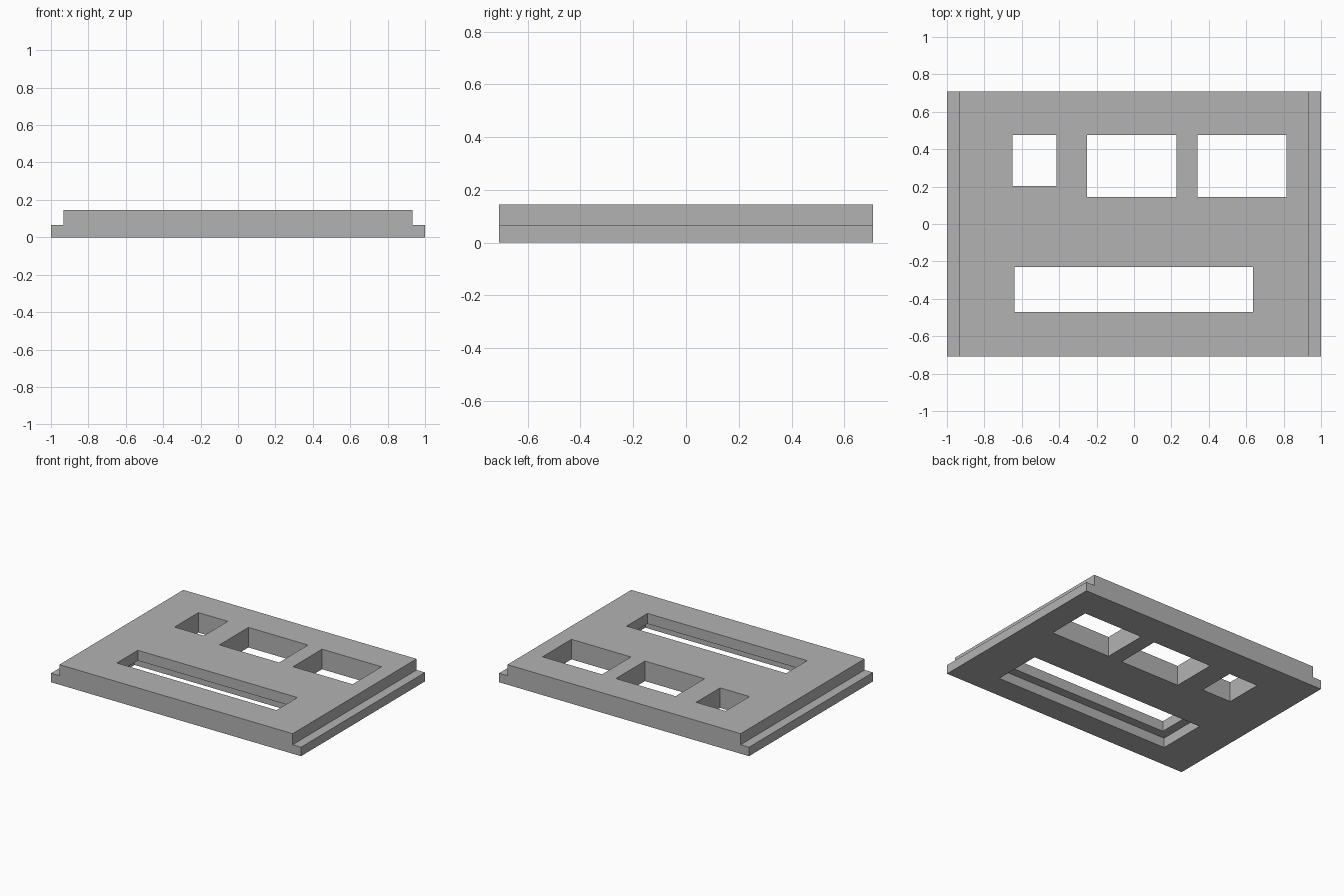
import bpy
import bmesh
from mathutils import Vector

if "Cube" in bpy.data.objects:
    bpy.data.objects.remove(bpy.data.objects["Cube"], do_unlink=True)

DEPTH, TOP, STEP, RIM = 0.708, 0.145, 0.065, 0.933

# Single grey material
grey = bpy.data.materials.new("plain grey")
grey.use_nodes = True
grey.diffuse_color = (0.45, 0.45, 0.45, 1)
grey.node_tree.nodes["Principled BSDF"].inputs["Base Color"].default_value = grey.diffuse_color


def finish(bm, name):
    bmesh.ops.recalc_face_normals(bm, faces=bm.faces)
    mesh = bpy.data.meshes.new(name)
    bm.to_mesh(mesh)
    bm.free()
    mesh.materials.append(grey)
    obj = bpy.data.objects.new(name, mesh)
    bpy.context.scene.collection.objects.link(obj)
    return obj


def extrude_profile(name, points):
    """Extrude an x-z profile along y."""
    bm = bmesh.new()
    face = bm.faces.new([bm.verts.new((x, -DEPTH, z)) for x, z in points])
    ext = bmesh.ops.extrude_face_region(bm, geom=[face])["geom"]
    verts = [v for v in ext if isinstance(v, bmesh.types.BMVert)]
    bmesh.ops.translate(bm, verts=verts, vec=(0, 2 * DEPTH, 0))
    return finish(bm, name)


def cut_box(target, name, x0, x1, y0, y1, z0=-0.1, z1=TOP + 0.1):
    """Subtract a box from the target."""
    bm = bmesh.new()
    bmesh.ops.create_cube(bm, size=1)
    low, high = Vector((x0, y0, z0)), Vector((x1, y1, z1))
    bmesh.ops.scale(bm, verts=bm.verts, vec=high - low)
    bmesh.ops.translate(bm, verts=bm.verts, vec=(low + high) / 2)
    cutter = finish(bm, name)
    cutter.hide_render = True
    mod = target.modifiers.new(name, 'BOOLEAN')
    mod.operation, mod.solver, mod.object = 'DIFFERENCE', 'EXACT', cutter
    bpy.context.view_layer.objects.active = target
    bpy.ops.object.modifier_apply(modifier=name)
    bpy.data.objects.remove(cutter, do_unlink=True)


# Plate with a stepped rim along both sides
half = [(1, 0), (1, STEP), (RIM, STEP), (RIM, TOP)]
panel = extrude_profile("panel", half + [(-x, z) for x, z in reversed(half)])

# Row of windows near the back
cut_box(panel, "small_window", -0.65, -0.415, 0.203, 0.476)
cut_box(panel, "middle_window", -0.25, 0.227, 0.145, 0.476)
cut_box(panel, "left_window", 0.339, 0.815, 0.145, 0.476)

# Long slot, with a wider recess on the underside
cut_box(panel, "slot_recess", -0.705, 0.7, -0.535, -0.175, z1=0.07)
cut_box(panel, "long_slot", -0.64, 0.637, -0.47, -0.23)
